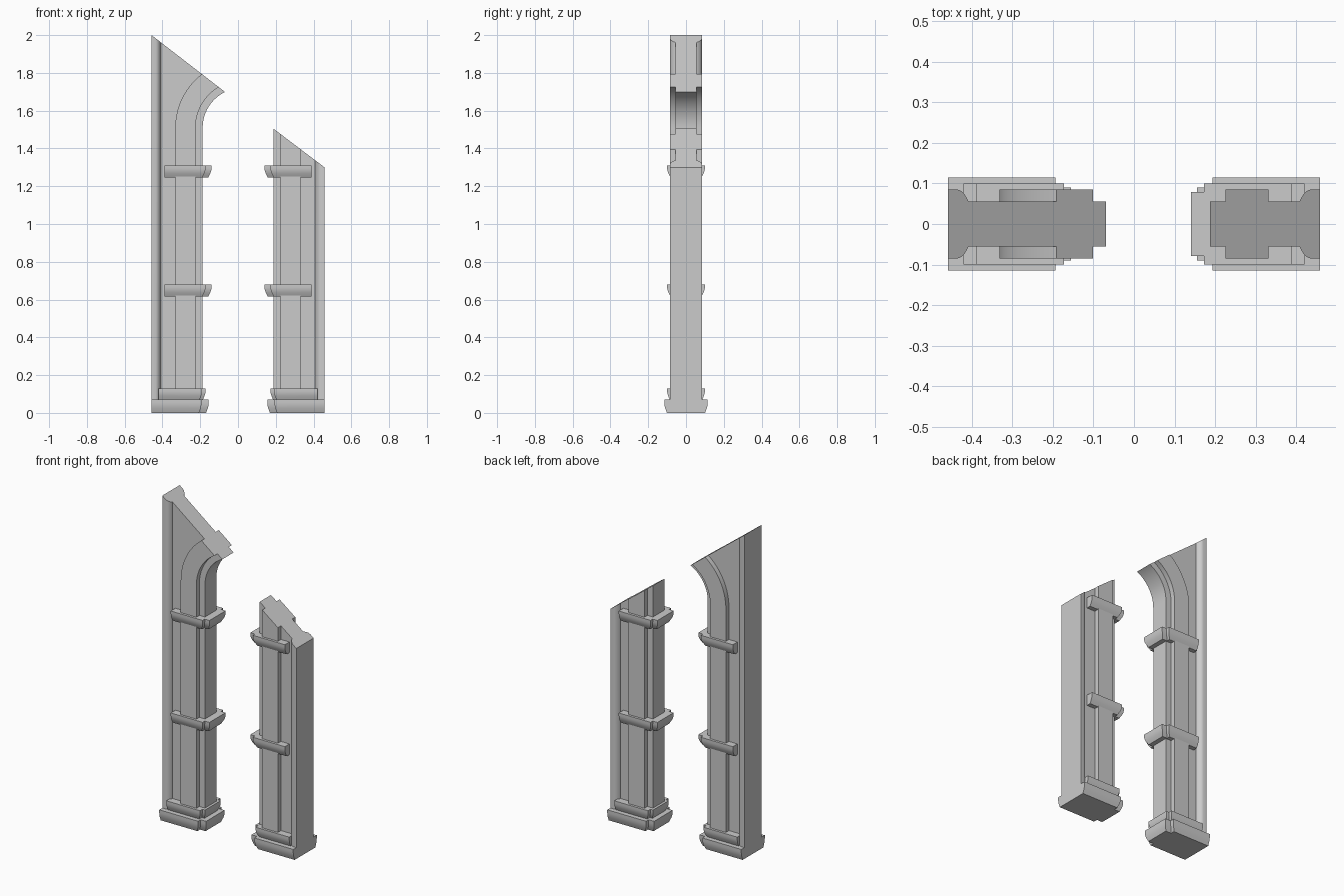
import bpy, bmesh, math
from mathutils import Vector

if "Cube" in bpy.data.objects:
    bpy.data.objects.remove(bpy.data.objects["Cube"])

stone = bpy.data.materials.new("light grey")
stone.use_nodes = True
GREY = (0.6, 0.6, 0.6, 1)
stone.diffuse_color = GREY
stone.node_tree.nodes["Principled BSDF"].inputs["Base Color"].default_value = GREY

# Distances from the centre of the opening, and heights
NOSE, BEAD_IN, BEAD_OUT, FLANGE, WALL = 0.187, 0.225, 0.332, 0.408, 0.458
WEB_HALF, FULL_HALF = 0.055, 0.085
BOTTOM, SPRING, TOP = 0.07, 1.51, 2.2
ARC_X = 0.023


def finish(bm, name):
    bmesh.ops.recalc_face_normals(bm, faces=bm.faces[:])
    mesh = bpy.data.meshes.new(name)
    bm.to_mesh(mesh)
    bm.free()
    mesh.materials.append(stone)
    obj = bpy.data.objects.new(name, mesh)
    bpy.context.collection.objects.link(obj)
    bpy.ops.object.select_all(action='DESELECT')
    obj.select_set(True)
    bpy.context.view_layer.objects.active = obj
    bpy.ops.object.shade_smooth_by_angle(angle=math.radians(35))


def loft(name, loops, cut=None):
    """Skin a stack of matching loops, cap it and slice off the sloping top."""
    bm = bmesh.new()
    rows = [[bm.verts.new(p) for p in loop] for loop in loops]
    n = len(rows[0])
    for a, b in zip(rows, rows[1:]):
        for i in range(n):
            j = (i + 1) % n
            bm.faces.new((a[i], a[j], b[j], b[i]))
    bm.faces.new(rows[0])
    bm.faces.new(rows[-1])
    if cut:
        res = bmesh.ops.bisect_plane(
            bm, geom=bm.verts[:] + bm.edges[:] + bm.faces[:],
            plane_co=cut[0], plane_no=cut[1], clear_outer=True)
        rim = [e for e in res["geom_cut"] if isinstance(e, bmesh.types.BMEdge)]
        bmesh.ops.holes_fill(bm, edges=rim, sides=0)
    finish(bm, name)


def rising_edge(d, side, arched):
    """Vertical line that bends into a quarter arc on the arched post."""
    pts = [(side * d, BOTTOM)]
    if not arched:
        return pts + [(side * d, TOP)]
    r = ARC_X + d
    for i in range(25):
        a = math.pi - i * math.pi / 48
        pts.append((ARC_X + r * math.cos(a), SPRING + r * math.sin(a)))
    return pts


def slab(name, outline, y0, y1, cut):
    loft(name, [[(x, y, z) for x, z in outline] for y in (y0, y1)], cut)


def collar(name, side, z0, z1, nose, nose_half, step, half, back, shrink):
    """Stepped band round the post, flat on top and rounded underneath."""
    loops = []
    for t, k in ((0, 1), (0.15, 0.72), (0.35, 0.35), (0.55, 0.1), (0.75, 0), (1, 0)):
        s = shrink * k
        right = [(back, half - s), (step + s, half - s),
                 (step + s, nose_half - s), (nose + s, nose_half - s)]
        plan = right + [(x, -y) for x, y in reversed(right)]
        loops.append([(side * x, y, z0 + t * (z1 - z0)) for x, y in plan])
    loft(name, loops)


def post(label, side, arched, cut):
    # Wall flange with rounded shoulders
    half = [(WALL, FULL_HALF), (0.435, FULL_HALF), (0.425, 0.081),
            (0.417, 0.072), (0.412, 0.064), (FLANGE, WEB_HALF)]
    plan = half + [(x, -y) for x, y in reversed(half)]
    loft(label + "_flange",
         [[(side * x, y, z) for x, y in plan] for z in (BOTTOM, TOP)], cut)

    # Central web reaching the nose
    edge = rising_edge(NOSE, side, arched)
    outline = edge + [(edge[-1][0], TOP + 0.1), (side * FLANGE, TOP + 0.1),
                      (side * FLANGE, BOTTOM)]
    slab(label + "_web", outline, -WEB_HALF, WEB_HALF, cut)

    # Raised moulding on both faces
    bead = rising_edge(BEAD_IN, side, arched) + rising_edge(BEAD_OUT, side, arched)[::-1]
    for face, s in (("front", -1), ("back", 1)):
        slab(f"{label}_{face}_moulding", bead, s * WEB_HALF, s * FULL_HALF, cut)

    # Two-tier base and two collars
    collar(label + "_plinth", side, 0, 0.07, 0.155, 0.09, 0.193, 0.115, WALL, 0.014)
    collar(label + "_base_band", side, 0.07, 0.13, 0.172, 0.077, 0.19, 0.1, 0.42, 0.014)
    for tag, z in (("lower", 0.615), ("upper", 1.245)):
        collar(f"{label}_{tag}_collar", side, z, z + 0.066,
               0.14, 0.079, 0.172, 0.1, 0.39, 0.018)


# Tall arched post on the right, short straight post on the left
post("right_post", -1, True, (Vector((-WALL, 0, 2.0)), Vector((0.3, 0, 0.388))))
post("left_post", 1, False, (Vector((WALL, 0, 1.3)), Vector((0.205, 0, 0.271))))
